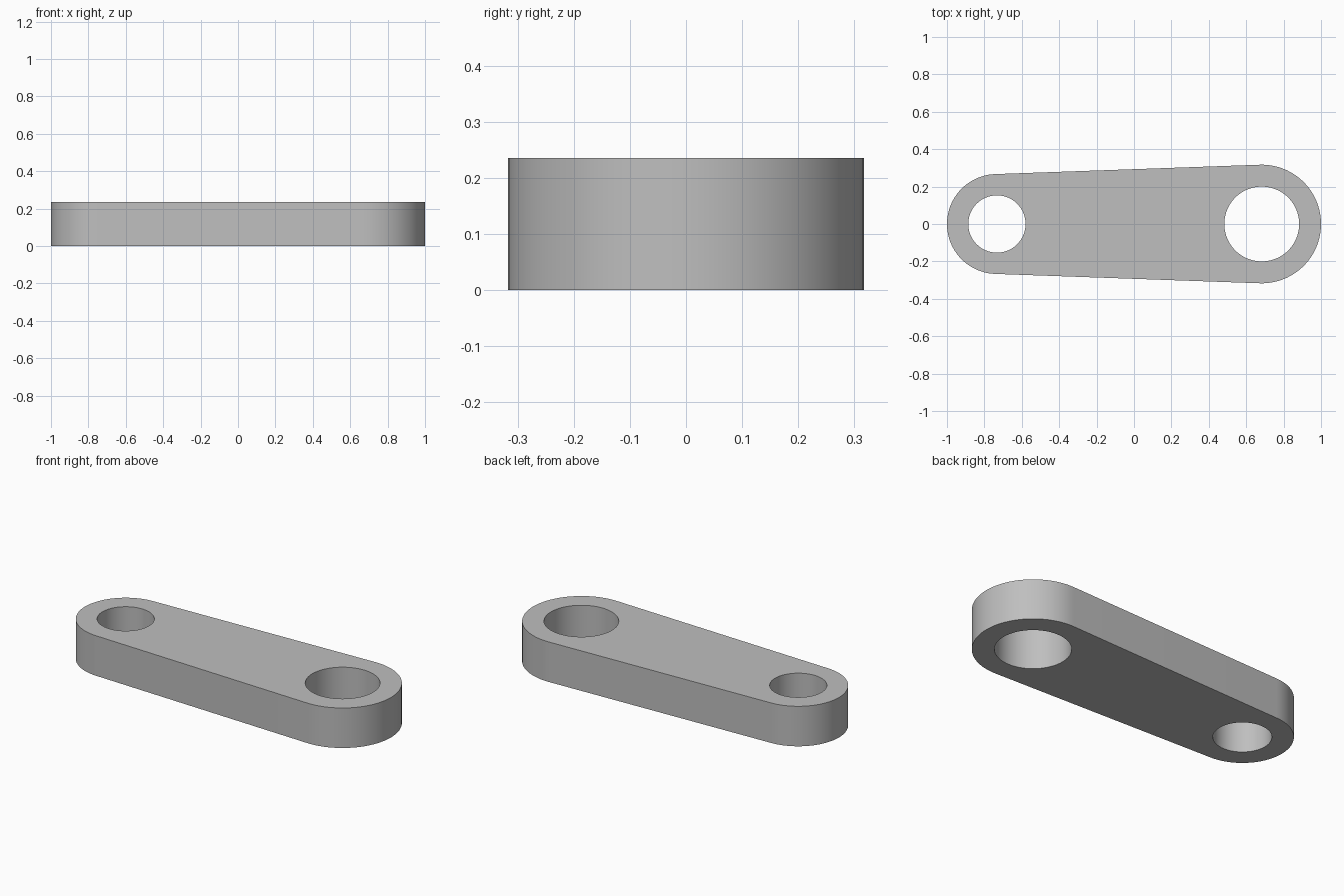
import bpy
import bmesh
from math import acos, cos, sin, pi, radians

cube = bpy.data.objects.get("Cube")
if cube:
    bpy.data.objects.remove(cube, do_unlink=True)

HEIGHT = 0.236
SMALL_X, SMALL_R, SMALL_HOLE = -0.733, 0.267, 0.153
LARGE_X, LARGE_R, LARGE_HOLE = 0.683, 0.317, 0.2
STEPS = 48


def arc(cx, radius, start, end, steps):
    """Points along an arc, both ends included."""
    angles = [start + (end - start) * i / steps for i in range(steps + 1)]
    return [(cx + radius * cos(a), radius * sin(a), 0) for a in angles]


def add_loop(bm, points):
    verts = [bm.verts.new(p) for p in points]
    return [bm.edges.new((v, verts[i - 1])) for i, v in enumerate(verts)]


# Outline: two end arcs joined by their common tangents
tangent = acos((SMALL_R - LARGE_R) / (LARGE_X - SMALL_X))
outline = arc(LARGE_X, LARGE_R, -tangent, tangent, STEPS)
outline += arc(SMALL_X, SMALL_R, tangent, 2 * pi - tangent, STEPS)

# Flat plate with two bores, then raised to full height
bm = bmesh.new()
edges = add_loop(bm, outline)
for cx, radius in ((SMALL_X, SMALL_HOLE), (LARGE_X, LARGE_HOLE)):
    edges += add_loop(bm, arc(cx, radius, 0, 2 * pi, 2 * STEPS)[:-1])
bmesh.ops.triangle_fill(bm, edges=edges, use_beauty=True, normal=(0, 0, 1))
raised = bmesh.ops.extrude_face_region(bm, geom=bm.faces[:], use_keep_orig=True)
top = [g for g in raised["geom"] if isinstance(g, bmesh.types.BMVert)]
bmesh.ops.translate(bm, verts=top, vec=(0, 0, HEIGHT))
bmesh.ops.recalc_face_normals(bm, faces=bm.faces[:])

mesh = bpy.data.meshes.new("link_arm")
bm.to_mesh(mesh)
bm.free()
link_arm = bpy.data.objects.new("link_arm", mesh)
bpy.context.collection.objects.link(link_arm)

# Plain grey material
grey = bpy.data.materials.new("grey metal")
grey.use_nodes = True
colour = (0.52, 0.52, 0.52, 1)
grey.diffuse_color = colour
grey.node_tree.nodes["Principled BSDF"].inputs["Base Color"].default_value = colour
mesh.materials.append(grey)

# Smooth round walls, crisp rims
bpy.ops.object.select_all(action="DESELECT")
link_arm.select_set(True)
bpy.context.view_layer.objects.active = link_arm
bpy.ops.object.shade_smooth_by_angle(angle=radians(30))
